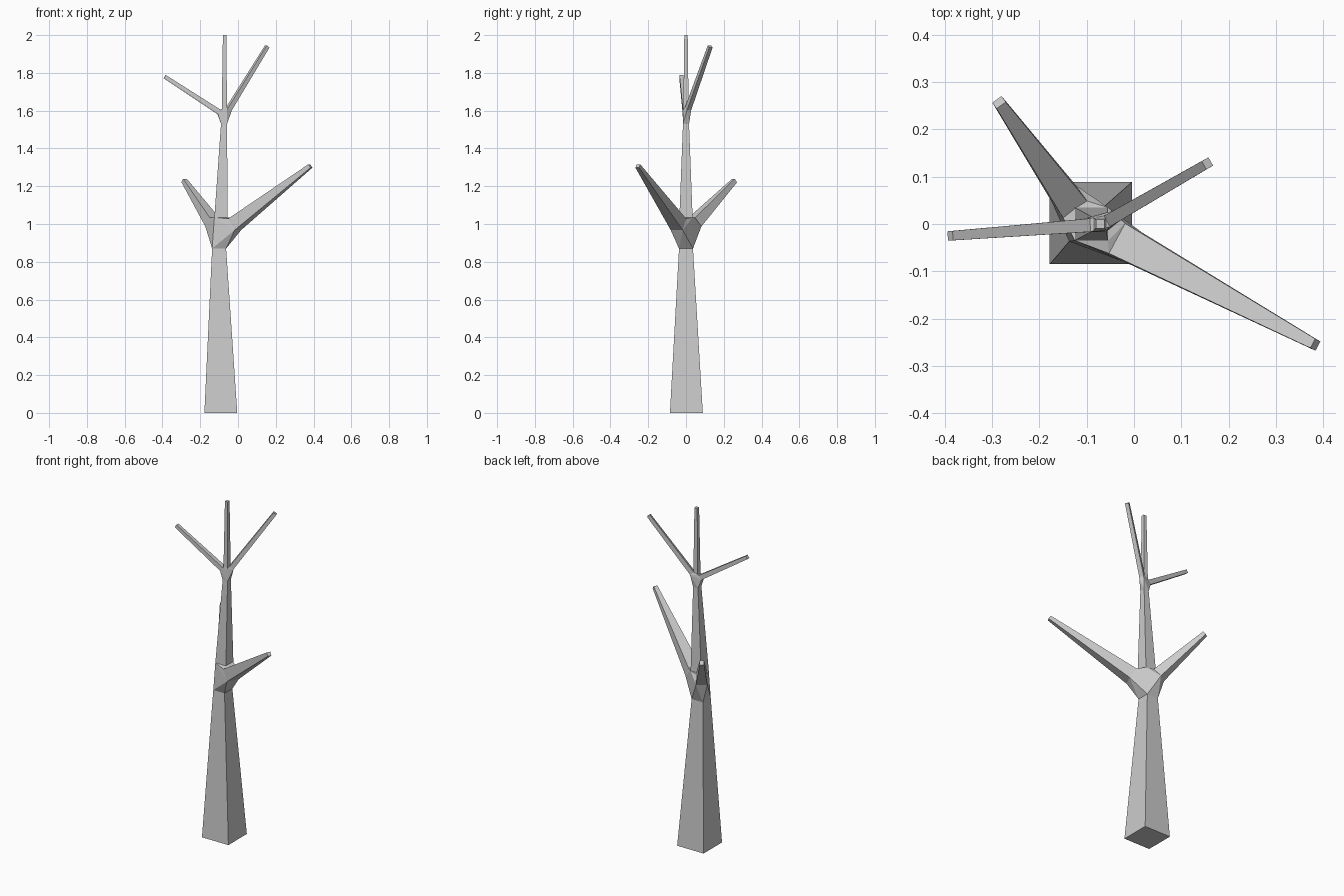
import bpy, bmesh
from mathutils import Vector

cube = bpy.data.objects.get("Cube")
if cube:
    bpy.data.objects.remove(cube)

bark = bpy.data.materials.new("grey_bark")
bark.use_nodes = True
GREY = (0.6, 0.6, 0.6, 1)
bark.diffuse_color = GREY
bark.node_tree.nodes["Principled BSDF"].inputs["Base Color"].default_value = GREY


def ring(center, half, axis=(0, 0, 1)):
    """Square section around a point, perpendicular to axis."""
    c, d = Vector(center), Vector(axis).normalized()
    side = Vector((1, 0, 0)) if d.z > 0.95 else d.cross(Vector((0, 0, 1))).normalized()
    up = side.cross(d).normalized()
    return [c + side * half * a + up * half * b for a, b in ((-1, -1), (1, -1), (1, 1), (-1, 1))]


def finish(name, bm):
    bmesh.ops.recalc_face_normals(bm, faces=bm.faces)
    mesh = bpy.data.meshes.new(name)
    bm.to_mesh(mesh)
    bm.free()
    mesh.materials.append(bark)
    bpy.context.collection.objects.link(bpy.data.objects.new(name, mesh))


def limb(name, start, end, cap_first=False):
    """Tapered four-sided limb, capped at its free end."""
    bm = bmesh.new()
    a, b = ([bm.verts.new(p) for p in r] for r in (start, end))
    for i in range(4):
        j = (i + 1) % 4
        bm.faces.new((a[i], a[j], b[j], b[i]))
    bm.faces.new(a if cap_first else b)
    finish(name, bm)


def fork(name, rings):
    """Hull around the limb roots, open where the limbs join."""
    bm = bmesh.new()
    groups = [{bm.verts.new(p) for p in r} for r in rings]
    bmesh.ops.convex_hull(bm, input=bm.verts)
    inner = [f for f in bm.faces if any(set(f.verts) <= g for g in groups)]
    bmesh.ops.delete(bm, geom=inner, context='FACES')
    finish(name, bm)


def branch(name, root, tip, root_half, tip_half):
    axis = Vector(tip) - Vector(root)
    start = ring(root, root_half, axis)
    limb(name, start, ring(tip, tip_half, axis))
    return start


# Trunk in two tapered lengths
trunk_top = ring((-0.1, 0, 0.87), 0.037)
limb("lower_trunk", ring((-0.091, 0.002, 0), 0.087), trunk_top, cap_first=True)
upper_root = ring((-0.09, 0, 1.035), 0.035)
upper_top = ring((-0.074, 0, 1.53), 0.016)
limb("upper_trunk", upper_root, upper_top)

# Large branches and their fork
left = branch("left_branch", (-0.018, -0.04, 0.998), (0.383, -0.255, 1.307), 0.036, 0.011)
right = branch("right_branch", (-0.136, 0.047, 1.01), (-0.285, 0.257, 1.23), 0.031, 0.012)
fork("lower_fork", [trunk_top, upper_root, left, right])

# Twigs and their fork
top = branch("top_twig", (-0.072, 0, 1.605), (-0.071, 0, 2.0), 0.014, 0.009)
left_twig = branch("left_twig", (-0.048, 0.011, 1.61), (0.155, 0.128, 1.94), 0.013, 0.010)
right_twig = branch("right_twig", (-0.1, -0.003, 1.593), (-0.388, -0.025, 1.78), 0.014, 0.010)
fork("upper_fork", [upper_top, top, left_twig, right_twig])
